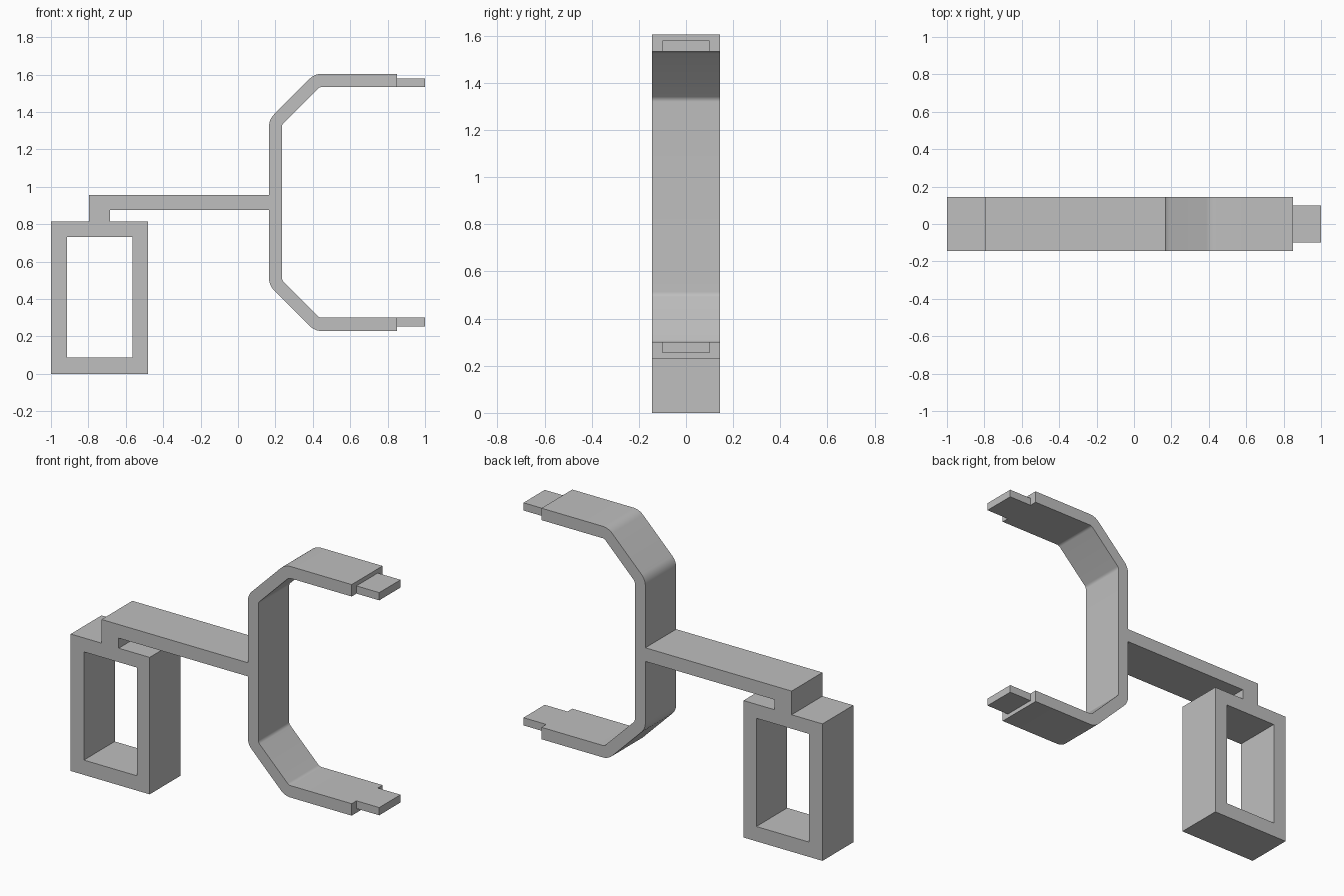
import bpy, bmesh, math
from mathutils import Vector

cube = bpy.data.objects.get("Cube")
if cube:
    bpy.data.objects.remove(cube, do_unlink=True)

GREY = (0.52, 0.52, 0.52, 1)
mat = bpy.data.materials.new("plain_grey")
mat.use_nodes = True
mat.diffuse_color = GREY
mat.node_tree.nodes["Principled BSDF"].inputs["Base Color"].default_value = GREY

HALF = 0.145        # half depth of the main parts
MID_Z = 0.9165      # mirror height of the clamp


def extrude_part(name, polygons, half=HALF, smooth=False):
    """Extrude flat x/z polygons through the depth."""
    bm = bmesh.new()
    for poly in polygons:
        bm.faces.new([bm.verts.new((x, -half, z)) for x, z in poly])
    bmesh.ops.remove_doubles(bm, verts=bm.verts, dist=1e-5)
    bottom = bm.faces[:]
    ext = bmesh.ops.extrude_face_region(bm, geom=bottom, use_keep_orig=True)
    moved = [g for g in ext["geom"] if isinstance(g, bmesh.types.BMVert)]
    bmesh.ops.translate(bm, verts=moved, vec=(0, 2 * half, 0))
    bmesh.ops.recalc_face_normals(bm, faces=bm.faces)
    mesh = bpy.data.meshes.new(name)
    bm.to_mesh(mesh)
    bm.free()
    mesh.materials.append(mat)
    obj = bpy.data.objects.new(name, mesh)
    bpy.context.collection.objects.link(obj)
    if smooth:
        bpy.ops.object.select_all(action="DESELECT")
        obj.select_set(True)
        bpy.context.view_layer.objects.active = obj
        bpy.ops.object.shade_smooth_by_angle(angle=math.radians(30))
    return obj


def rect(x0, x1, z0, z1):
    return [(x0, z0), (x1, z0), (x1, z1), (x0, z1)]


def band(a, b, closed=False):
    """Quads between two matching outlines."""
    n = len(a)
    return [[a[i], a[(i + 1) % n], b[(i + 1) % n], b[i]]
            for i in range(n if closed else n - 1)]


def rounded_path(points, radius, steps=8):
    """Replace the inner corners of a path with arcs."""
    pts = [Vector(p) for p in points]
    out = [tuple(pts[0])]
    for p, c, n in zip(pts, pts[1:], pts[2:]):
        d0, d1 = (p - c).normalized(), (n - c).normalized()
        half = d0.angle(d1) / 2
        centre = c + (d0 + d1).normalized() * radius / math.sin(half)
        start = c + d0 * radius / math.tan(half) - centre
        end = c + d1 * radius / math.tan(half) - centre
        total = start.angle(end)
        for k in range(steps + 1):
            t = k / steps
            v = (start * math.sin((1 - t) * total) + end * math.sin(t * total)) / math.sin(total)
            out.append(tuple(centre + v))
    return out + [tuple(pts[-1])]


def flip(p):
    return (p[0], 2 * MID_Z - p[1])


def clamp_side(half_path, radius):
    return rounded_path(half_path + [flip(p) for p in reversed(half_path)], radius)


# Rectangular loop
extrude_part("rectangular_loop",
             band(rect(-1, -0.48, 0, 0.815), rect(-0.913, -0.565, 0.088, 0.732), True))

# Arm with its short foot on the loop
extrude_part("arm", [[(-0.797, 0.815), (-0.684, 0.815), (-0.684, 0.875),
                      (0.166, 0.875), (0.166, 0.956), (-0.797, 0.956)]])

# C-shaped clamp with rounded bends
outer = clamp_side([(0.85, 1.604), (0.41, 1.604), (0.166, 1.36)], 0.09)
inner = clamp_side([(0.85, 1.533), (0.436, 1.533), (0.235, 1.332)], 0.03)
extrude_part("clamp", band(outer, inner), smooth=True)

# Narrow tabs on the clamp ends
upper = rect(0.85, 1, 1.533, 1.579)
extrude_part("upper_tab", [upper], 0.1)
extrude_part("lower_tab", [[flip(p) for p in upper]], 0.1)
